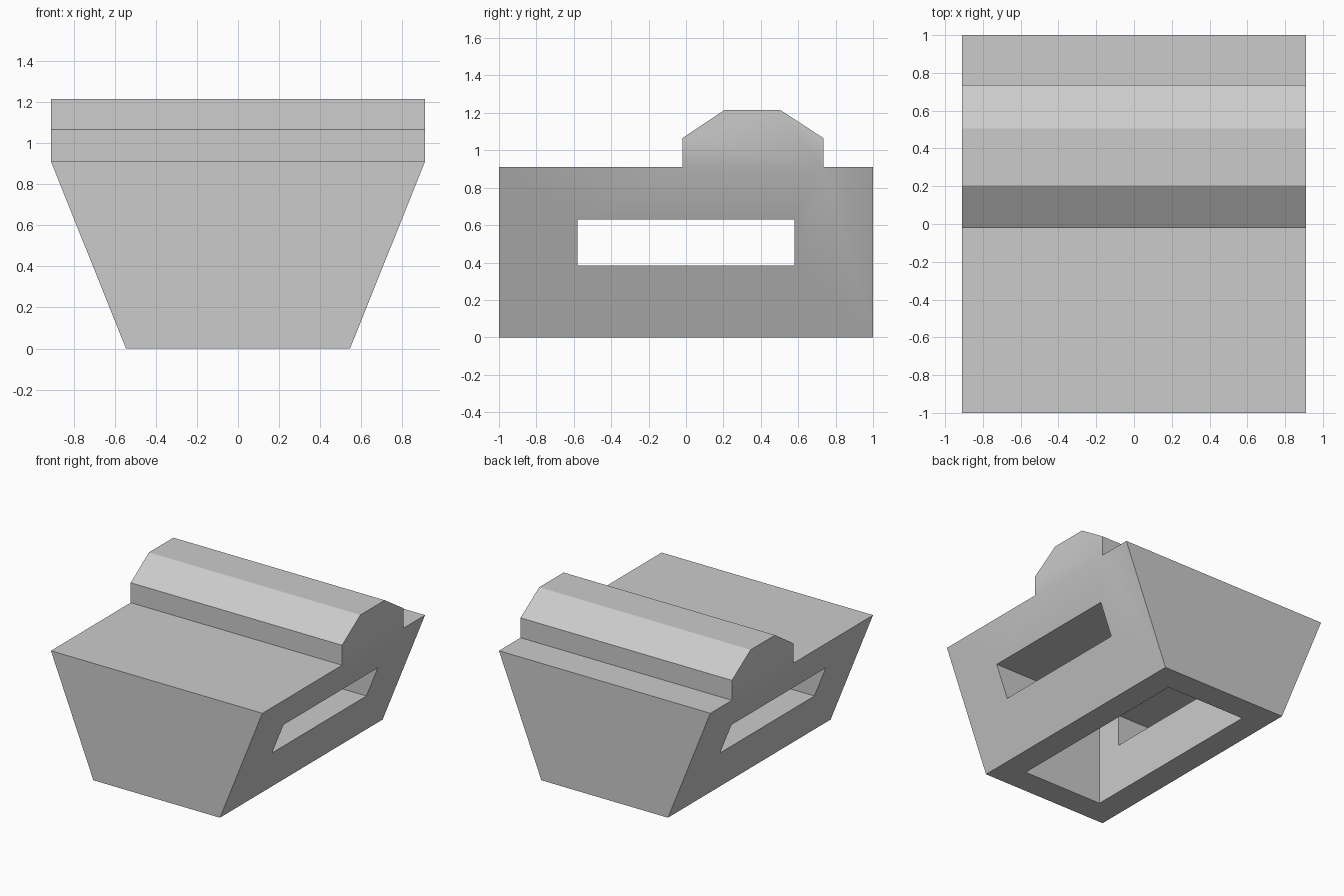
import bpy
import bmesh
import math

default = bpy.data.objects.get("Cube")
if default:
    bpy.data.objects.remove(default, do_unlink=True)

TOP = 0.91        # deck height
HALF_TOP = 0.91   # half width at the deck
HALF_BASE = 0.545 # half width at the base

grey = bpy.data.materials.new("plain_grey")
grey.use_nodes = True
grey.diffuse_color = (0.6, 0.6, 0.6, 1)
grey.node_tree.nodes["Principled BSDF"].inputs["Base Color"].default_value = (0.6, 0.6, 0.6, 1)


def make_object(name, bm):
    mesh = bpy.data.meshes.new(name)
    bmesh.ops.recalc_face_normals(bm, faces=bm.faces)
    bm.to_mesh(mesh)
    bm.free()
    mesh.materials.append(grey)
    obj = bpy.data.objects.new(name, mesh)
    bpy.context.collection.objects.link(obj)
    return obj


def box_cutter(name, half_x, half_y, z0, z1):
    bm = bmesh.new()
    bmesh.ops.create_cube(bm, size=1)
    for v in bm.verts:
        v.co.x *= 2 * half_x
        v.co.y *= 2 * half_y
        v.co.z = z1 if v.co.z > 0 else z0
    obj = make_object(name, bm)
    obj.hide_render = True
    return obj


# Side profile (y, z): deck with a chamfered ridge
profile = [(-1, 0), (1, 0), (1, TOP), (0.735, TOP), (0.735, 1.065),
           (0.505, 1.215), (0.205, 1.215), (-0.02, 1.065), (-0.02, TOP), (-1, TOP)]
bm = bmesh.new()
start = bm.faces.new([bm.verts.new((-HALF_TOP, y, z)) for y, z in profile])
extruded = bmesh.ops.extrude_face_region(bm, geom=[start], use_keep_orig=True)["geom"]
for v in extruded:
    if isinstance(v, bmesh.types.BMVert):
        v.co.x = HALF_TOP

# Separate the ridge ends from the sloping sides, then taper the base
ridge_foot = [v for v in bm.verts if abs(v.co.z - TOP) < 0.001 and abs(v.co.y) < 0.9]
bmesh.ops.connect_verts(bm, verts=ridge_foot)
for v in bm.verts:
    if v.co.z < 0.001:
        v.co.x = math.copysign(HALF_BASE, v.co.x)
body = make_object("tapered_body", bm)

# Side slot and hollow underside
cutters = [box_cutter("underside_cavity_cutter", 0.344, 0.795, -0.2, 0.71),
           box_cutter("side_slot_cutter", 1.2, 0.58, 0.385, 0.63)]
for cutter in cutters:
    mod = body.modifiers.new(cutter.name, "BOOLEAN")
    mod.operation = "DIFFERENCE"
    mod.solver = "EXACT"
    mod.object = cutter

bpy.ops.object.select_all(action="DESELECT")
body.select_set(True)
bpy.context.view_layer.objects.active = body
for cutter in cutters:
    bpy.ops.object.modifier_apply(modifier=cutter.name)
for cutter in cutters:
    bpy.data.objects.remove(cutter, do_unlink=True)

bpy.ops.object.shade_smooth_by_angle(angle=math.radians(30))
